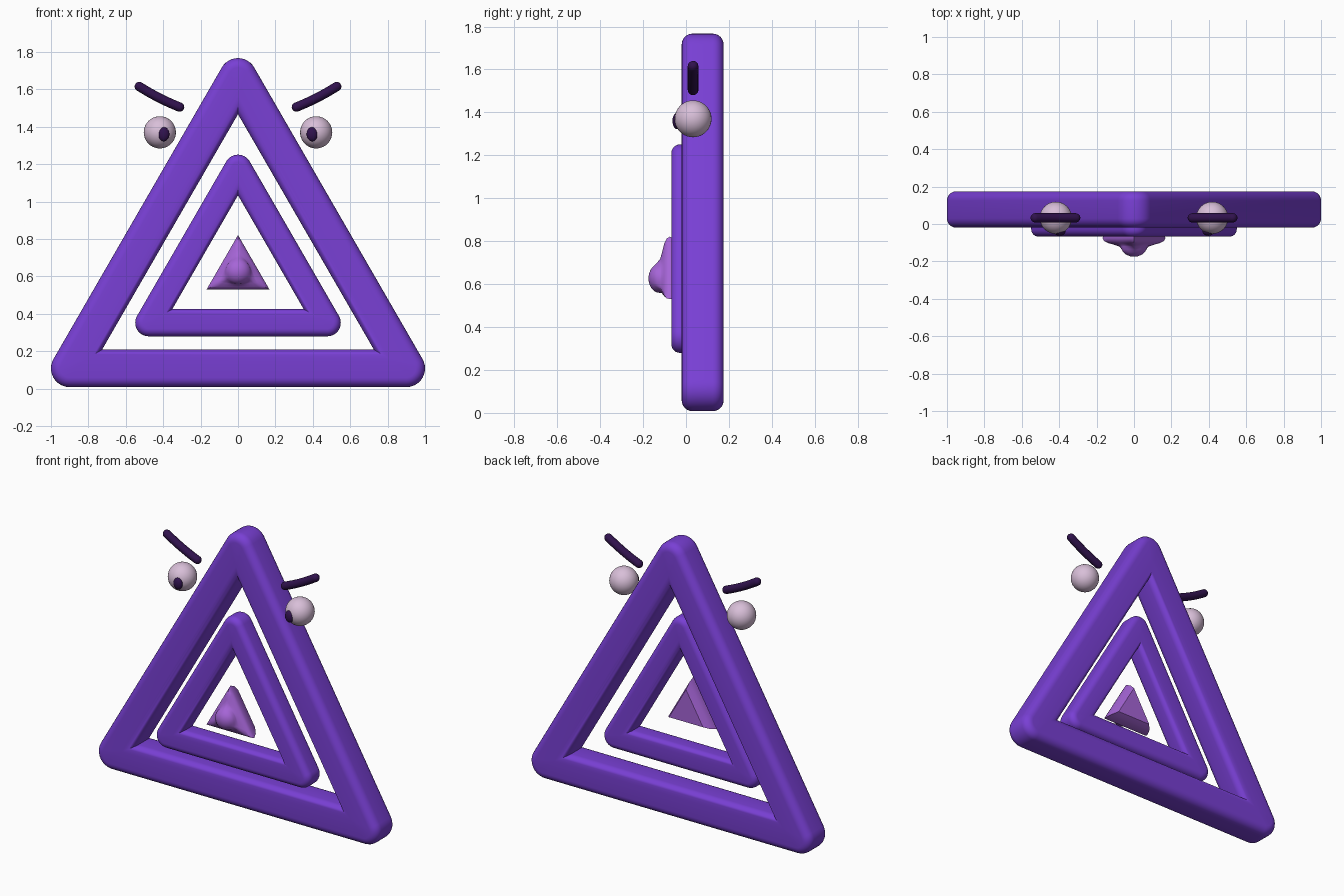
import bpy, bmesh, math
from mathutils import Vector

cube = bpy.data.objects.get("Cube")
if cube:
    bpy.data.objects.remove(cube, do_unlink=True)


def material(name, rgb):
    m = bpy.data.materials.new(name)
    m.use_nodes = True
    m.diffuse_color = (*rgb, 1)
    m.node_tree.nodes["Principled BSDF"].inputs["Base Color"].default_value = (*rgb, 1)
    return m


PURPLE = material("purple", (0.19, 0.05, 0.66))
LILAC = material("lilac", (0.38, 0.13, 0.68))
PALE = material("pale_pink", (0.69, 0.52, 0.69))
DARK = material("dark_violet", (0.03, 0.006, 0.075))


def finish(bm, name, mat, angle=50):
    bmesh.ops.remove_doubles(bm, verts=bm.verts, dist=0.0003)
    bmesh.ops.recalc_face_normals(bm, faces=bm.faces)
    me = bpy.data.meshes.new(name)
    bm.to_mesh(me)
    bm.free()
    ob = bpy.data.objects.new(name, me)
    bpy.context.collection.objects.link(ob)
    me.materials.append(mat)
    bpy.ops.object.select_all(action="DESELECT")
    ob.select_set(True)
    bpy.context.view_layer.objects.active = ob
    bpy.ops.object.shade_smooth_by_angle(angle=math.radians(angle))
    return ob


def bridge(bm, a, b):
    n = len(a)
    for i in range(n):
        bm.faces.new((a[i], a[(i + 1) % n], b[(i + 1) % n], b[i]))


def triangle_frame(name, side, z0, width, y0, y1, bevel):
    """Equilateral frame: rounded bar section swept around, round outer corners."""
    inradius = side / (2 * math.sqrt(3))
    cz, cy = z0 + inradius, (y0 + y1) / 2
    section = []
    for q in range(4):
        sx, sy = ((1, 1), (-1, 1), (-1, -1), (1, -1))[q]
        for k in range(7):
            a = math.pi / 2 * (q + k / 6)
            section.append((sx * (width / 2 - bevel) + bevel * math.cos(a),
                            cy + sy * ((y1 - y0) / 2 - bevel) + bevel * math.sin(a)))
    bm = bmesh.new()
    rings = []
    for d, y in section:
        ring = []
        for c in range(3):
            mid = math.pi / 2 + c * math.tau / 3
            cx, czz = 2 * inradius * math.cos(mid), cz + 2 * inradius * math.sin(mid)
            for k in range(13):
                a = mid + math.radians(-60 + 10 * k)
                if d > 0:      # arc round the outside
                    p = (cx + d * math.cos(a), y, czz + d * math.sin(a))
                else:          # mitre on the inside
                    p = (cx + 2 * d * math.cos(mid), y, czz + 2 * d * math.sin(mid))
                ring.append(bm.verts.new(p))
        rings.append(ring)
    for i in range(len(rings)):
        bridge(bm, rings[i], rings[(i + 1) % len(rings)])
    return finish(bm, name, PURPLE)


triangle_frame("outer_frame", 1.80, 0.108, 0.20, -0.02, 0.175, 0.05)
triangle_frame("inner_frame", 0.954, 0.352, 0.145, -0.068, 0.072, 0.04)

# Nose: triangular body flowing into a round bump; (size, roundness, y)
levels = [(0.72, 0, 0.0), (0.9, 0, -0.035), (1, 0, -0.075), (0.96, 0, -0.09),
          (0.86, 0.08, -0.102), (0.72, 0.3, -0.112), (0.7, 0.65, -0.12),
          (0.68, 0.9, -0.135), (0.6, 1, -0.15), (0.42, 1, -0.165), (0.2, 1, -0.173)]
bm = bmesh.new()
inr, cz, count = 0.097, 0.627, 48
rings = []
for size, rnd, y in levels:
    ring = []
    for i in range(count):
        a = math.pi / 2 + i * math.tau / count
        off = (a - math.pi / 2 + math.pi / 3) % (math.tau / 3) - math.pi / 3
        tri = inr / math.cos(math.pi / 3 - abs(off))
        r = size * (tri * (1 - rnd) + inr * rnd)
        ring.append(bm.verts.new((r * math.cos(a), y, cz + r * math.sin(a))))
    rings.append(ring)
for a, b in zip(rings, rings[1:]):
    bridge(bm, a, b)
bm.faces.new(rings[0])
tip = bm.verts.new((0, -0.175, cz))
for i in range(count):
    bm.faces.new((rings[-1][i], rings[-1][(i + 1) % count], tip))
finish(bm, "nose", LILAC, 45)


def ellipsoid(name, centre, radii, mat):
    bm = bmesh.new()
    bmesh.ops.create_uvsphere(bm, u_segments=32, v_segments=20, radius=1)
    bmesh.ops.scale(bm, vec=radii, verts=bm.verts)
    bmesh.ops.translate(bm, vec=centre, verts=bm.verts)
    return finish(bm, name, mat, 180)


def brow(name, side):
    """Slightly sagging tube with domed ends."""
    radius, y, steps = 0.025, 0.033, 12
    a, c, b = Vector((0.312, 1.505)), Vector((0.425, 1.55)), Vector((0.528, 1.615))
    bm = bmesh.new()
    rings = []
    spine = []
    for i in range(steps + 1):
        t = i / steps
        p = a * (1 - t) ** 2 + c * 2 * t * (1 - t) + b * t * t
        d = ((c - a) * (1 - t) + (b - c) * t).normalized()
        spine.append((p, d, radius))
    caps = [(math.sin(k * math.pi / 10), math.cos(k * math.pi / 10)) for k in range(1, 5)]
    head = [(a - spine[0][1] * radius * s, spine[0][1], radius * w) for s, w in reversed(caps)]
    tail = [(b + spine[-1][1] * radius * s, spine[-1][1], radius * w) for s, w in caps]
    for p, d, r in head + spine + tail:
        ring = []
        for k in range(16):
            ang = k * math.tau / 16
            u, v = r * math.cos(ang), r * math.sin(ang)
            ring.append(bm.verts.new((side * (p.x - d.y * u), y + v, p.y + d.x * u)))
        rings.append(ring)
    for r0, r1 in zip(rings, rings[1:]):
        bridge(bm, r0, r1)
    bm.faces.new(rings[0])
    bm.faces.new(rings[-1])
    return finish(bm, name, DARK, 80)


# Eyes, pupils and brows on both sides
for label, s in (("left", 1), ("right", -1)):
    ellipsoid(label + "_eye", (s * 0.418, 0.033, 1.37), (0.086, 0.086, 0.086), PALE)
    ellipsoid(label + "_pupil", (s * 0.397, -0.042, 1.36), (0.03, 0.021, 0.038), DARK)
    brow(label + "_brow", s)
